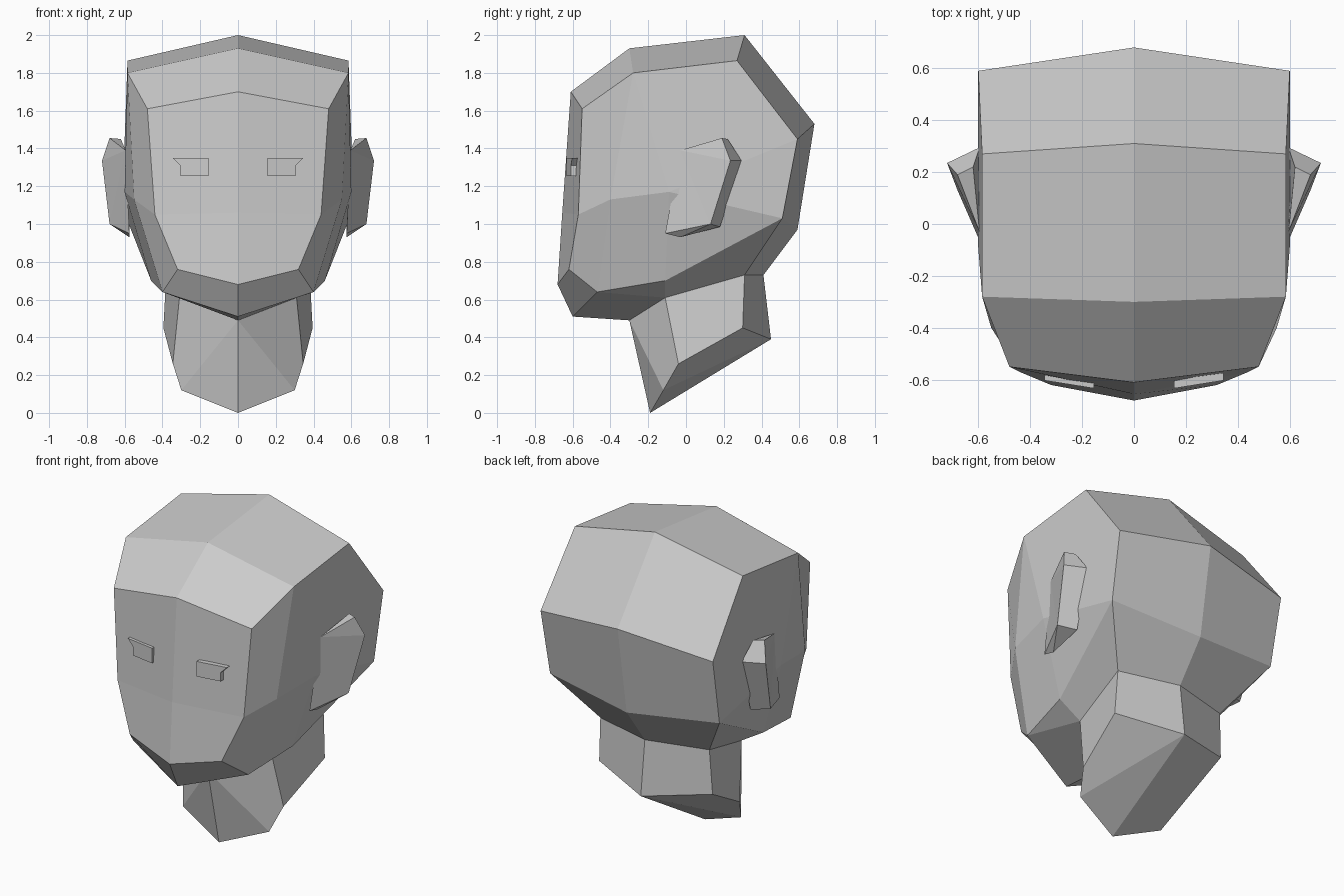
import bpy, bmesh

if "Cube" in bpy.data.objects:
    bpy.data.objects.remove(bpy.data.objects["Cube"])

grey = bpy.data.materials.new("clay_grey")
grey.diffuse_color = (0.6, 0.6, 0.6, 1)
grey.use_nodes = True
grey.node_tree.nodes["Principled BSDF"].inputs["Base Color"].default_value = grey.diffuse_color


def symmetric_part(name, points, faces):
    """Build right-hand faces from named points and reflect them across x = 0."""
    bm = bmesh.new()
    right = {k: bm.verts.new(p) for k, p in points.items()}
    left = {k: right[k] if p[0] == 0 else bm.verts.new((-p[0], p[1], p[2]))
            for k, p in points.items()}
    for line in faces:
        keys = line.split()
        bm.faces.new([right[k] for k in keys])
        bm.faces.new([left[k] for k in reversed(keys)])
    bmesh.ops.recalc_face_normals(bm, faces=bm.faces[:])
    mesh = bpy.data.meshes.new(name)
    bm.to_mesh(mesh)
    bm.free()
    mesh.materials.append(grey)
    obj = bpy.data.objects.new(name, mesh)
    bpy.context.collection.objects.link(obj)
    return obj


# Head and neck: centre-line points start with c, the rest lie on the right
head_points = {
    "c_brow": (0, -0.61, 1.70), "c_nose": (0, -0.655, 1.06),
    "c_chin": (0, -0.68, 0.68), "c_under": (0, -0.60, 0.51),
    "c_throat": (0, -0.30, 0.49), "c_collar": (0, -0.19, 0.0),
    "c_nape_low": (0, 0.45, 0.39), "c_nape": (0, 0.41, 0.73),
    "c_back": (0, 0.59, 0.97), "c_crown": (0, 0.68, 1.53),
    "c_top_back": (0, 0.31, 2.0), "c_top_front": (0, -0.30, 1.93),
    "brow": (0.48, -0.55, 1.61), "cheek": (0.44, -0.57, 1.05),
    "chin": (0.32, -0.62, 0.76), "jaw_front": (0.40, -0.47, 0.64),
    "jaw_mid": (0.46, -0.11, 0.70), "temple": (0.55, -0.40, 1.13),
    "side": (0.60, -0.09, 1.17), "top_front": (0.585, -0.28, 1.80),
    "top_back": (0.585, 0.27, 1.865), "crown": (0.60, 0.59, 1.45),
    "back": (0.59, 0.51, 1.03), "nape": (0.38, 0.31, 0.73),
    "throat": (0.31, -0.11, 0.61), "nape_low": (0.395, 0.30, 0.45),
    "neck_low": (0.345, -0.04, 0.26), "collar": (0.30, -0.12, 0.12),
}
symmetric_part("head_and_neck", head_points, [
    # face
    "c_brow brow cheek c_nose", "c_nose cheek chin c_chin",
    "c_chin chin jaw_front c_under",
    # cap
    "c_brow c_top_front top_front brow",
    "c_top_front c_top_back top_back top_front",
    "c_top_back c_crown crown top_back", "c_crown c_back back crown",
    # side
    "brow top_front temple cheek", "cheek temple jaw_front chin",
    "temple side jaw_mid jaw_front", "top_front side temple",
    "top_front top_back side", "top_back crown side",
    "crown back side", "back jaw_mid side",
    # underside
    "c_under jaw_front throat c_throat", "jaw_front jaw_mid throat",
    "jaw_mid back nape throat", "back c_back c_nape nape",
    # neck
    "c_throat throat neck_low collar", "c_throat collar c_collar",
    "throat nape nape_low neck_low", "nape c_nape c_nape_low nape_low",
    "c_nape_low c_collar collar", "c_nape_low collar neck_low nape_low",
])

# Ears: flaps hinged at the front, with a thick rear rim
ear_points = {
    "f1": (0.595, -0.03, 1.39), "f2": (0.575, -0.11, 0.95),
    "o1": (0.68, 0.19, 1.455), "o2": (0.72, 0.235, 1.335),
    "o3": (0.68, 0.13, 1.0), "b1": (0.62, 0.22, 1.45),
    "b2": (0.595, 0.295, 1.335), "b3": (0.575, 0.18, 0.985),
    "b4": (0.575, -0.03, 0.93),
}
symmetric_part("ears", ear_points, [
    "f1 o1 o2", "f1 o2 o3", "f1 o3 f2", "f1 b1 o1", "o1 b1 b2 o2",
    "o2 b2 b3 o3", "o3 b3 b4", "o3 b4 f2", "f1 f2 b4 b3 b2 b1",
])

# Eyes: shallow plates with an outer lash corner
outline = [(0.155, 1.255), (0.305, 1.255), (0.305, 1.31), (0.345, 1.35),
           (0.155, 1.35)]
eye_points = {}
for i, (x, z) in enumerate(outline):
    y = -0.633 + (x - 0.155) * 0.16
    eye_points[f"a{i}"] = (x, y, z)
    eye_points[f"b{i}"] = (x, y + 0.05, z)
eye_faces = ["a0 a1 a2 a3 a4", "b4 b3 b2 b1 b0"]
eye_faces += [f"a{i} b{i} b{(i + 1) % 5} a{(i + 1) % 5}" for i in range(5)]
symmetric_part("eyes", eye_points, eye_faces)
